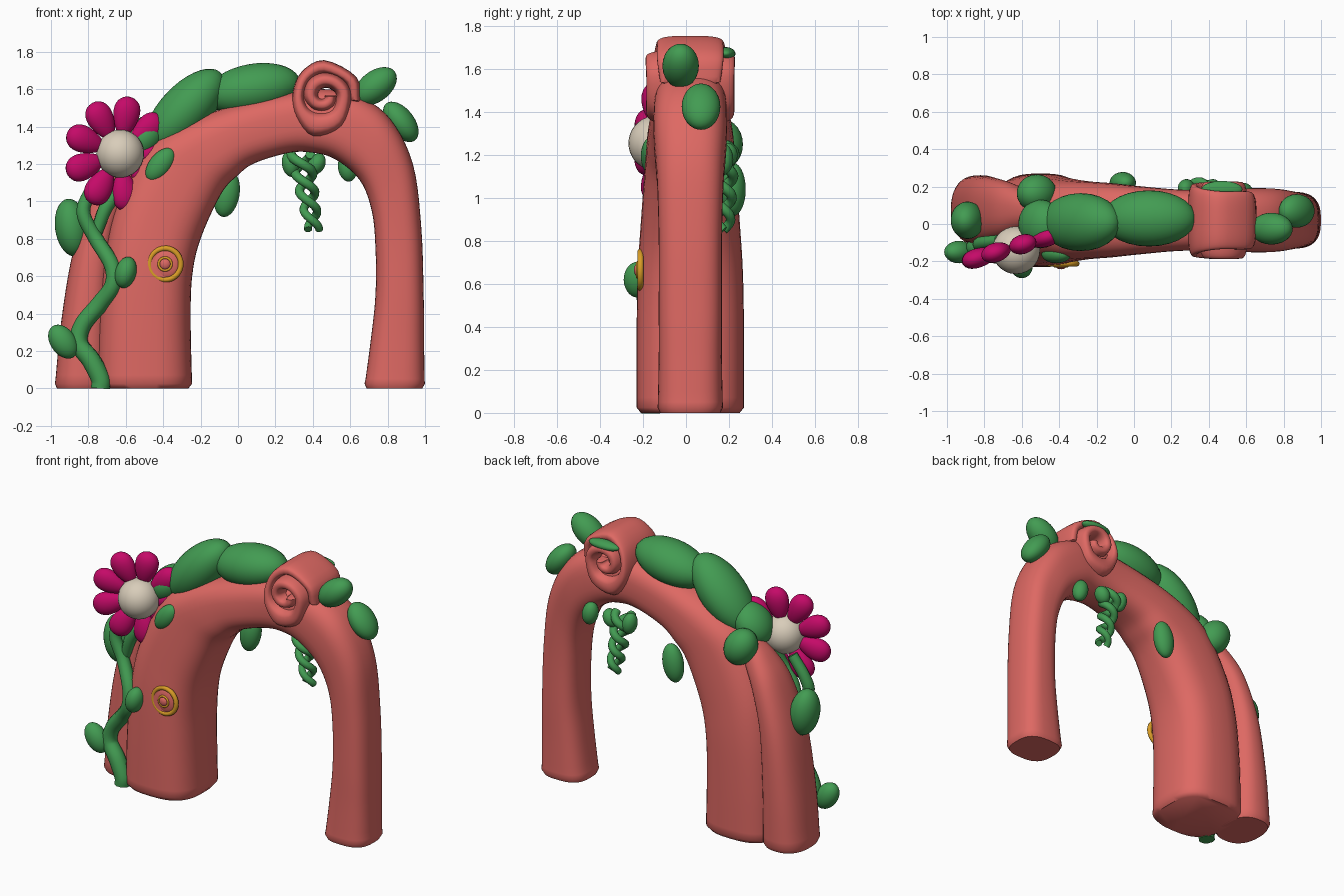
import bpy, math
from mathutils import Vector, Matrix

if "Cube" in bpy.data.objects:
    bpy.data.objects.remove(bpy.data.objects["Cube"])


def material(name, rgb):
    m = bpy.data.materials.new(name)
    m.diffuse_color = (*rgb, 1)
    m.use_nodes = True
    m.node_tree.nodes["Principled BSDF"].inputs["Base Color"].default_value = m.diffuse_color
    return m


CORAL = material("coral red", (0.73, 0.14, 0.125))
GREEN = material("leaf green", (0.055, 0.33, 0.085))
PINK = material("magenta", (0.56, 0.003, 0.14))
CREAM = material("cream", (0.69, 0.61, 0.49))
GOLD = material("gold", (0.70, 0.34, 0.02))


def finish(ob, name, mat, angle=50):
    ob.name = name
    ob.data.materials.clear()
    ob.data.materials.append(mat)
    bpy.ops.object.select_all(action='DESELECT')
    ob.select_set(True)
    bpy.context.view_layer.objects.active = ob
    bpy.ops.object.shade_smooth_by_angle(angle=math.radians(angle))
    return ob


def catmull(pts, steps):
    """Smooth interpolation through tuples of any length."""
    p = [Vector(q) for q in pts]
    p = [2 * p[0] - p[1]] + p + [2 * p[-1] - p[-2]]
    out = []
    for i in range(1, len(p) - 2):
        a, b, c, d = p[i - 1:i + 3]
        for k in range(steps):
            t = k / steps
            out.append(0.5 * (2 * b + (c - a) * t + (2 * a - 5 * b + 4 * c - d) * t * t
                              + (3 * b - a - 3 * c + d) * t ** 3))
    return out + [p[-2]]


def loft(name, stations, cy, mat, steps=5, n=40, power=2.8, edge=0.025):
    """Skin through stations (inner x, inner z, outer x, outer z, half depth)."""
    rows = []
    for s in catmull([list(q) for q in stations], steps):
        a, b = Vector((s[0], cy, s[1])), Vector((s[2], cy, s[3]))
        rows.append([(a + b) / 2, (b - a) / 2, s[4]])
    # rounded rims at both ends
    for end, nxt in ((0, 1), (-1, -2)):
        c, h, d = rows[end]
        tip = [c.copy(), h * 0.92, d * 0.92]
        rows[end][0] = c + (rows[nxt][0] - c).normalized() * edge
        rows.insert(0, tip) if end == 0 else rows.append(tip)
    verts, faces = [], []
    for c, h, d in rows:
        for k in range(n):
            t = 2 * math.pi * k / n
            u, v = math.cos(t), math.sin(t)
            u = math.copysign(abs(u) ** (2 / power), u)
            v = math.copysign(abs(v) ** (2 / power), v)
            verts.append(c + h * u + Vector((0, d * v, 0)))
    for r in range(len(rows) - 1):
        for k in range(n):
            j = (k + 1) % n
            faces.append((r * n + k, r * n + j, (r + 1) * n + j, (r + 1) * n + k))
    faces += [tuple(reversed(range(n))), tuple(range((len(rows) - 1) * n, len(rows) * n))]
    me = bpy.data.meshes.new(name)
    me.from_pydata(verts, [], faces)
    ob = bpy.data.objects.new(name, me)
    bpy.context.collection.objects.link(ob)
    bpy.context.view_layer.objects.active = ob
    ob.select_set(True)
    bpy.ops.object.mode_set(mode='EDIT')
    bpy.ops.mesh.select_all(action='SELECT')
    bpy.ops.mesh.normals_make_consistent(inside=False)
    bpy.ops.object.mode_set(mode='OBJECT')
    return finish(ob, name, mat)


def blob(name, loc, size, mat, angle=0, spin=0, egg=0):
    """Ellipsoid, tilted by angle in the front view, then spun about z; egg widens its +x end."""
    bpy.ops.mesh.primitive_uv_sphere_add(segments=28, ring_count=18)
    ob = bpy.context.object
    for v in ob.data.vertices:
        v.co.y *= 1 + egg * v.co.x
        v.co.z *= 1 + egg * v.co.x
    rot = Matrix.Rotation(math.radians(spin), 4, 'Z') @ Matrix.Rotation(math.radians(-angle), 4, 'Y')
    ob.data.transform(Matrix.Translation(loc) @ rot @ Matrix.Diagonal((*size, 1)))
    return finish(ob, name, mat, 180)


def tube(name, pts, radius, mat, steps=6):
    """Round tube along points (x, y, z, radius factor)."""
    cu = bpy.data.curves.new(name, 'CURVE')
    cu.dimensions = '3D'
    cu.bevel_depth, cu.bevel_resolution, cu.use_fill_caps = radius, 3, True
    path = catmull([list(q) for q in pts], steps)
    sp = cu.splines.new('POLY')
    sp.points.add(len(path) - 1)
    for q, p in zip(sp.points, path):
        q.co = (p[0], p[1], p[2], 1)
        q.radius = p[3]
    ob = bpy.data.objects.new(name, cu)
    bpy.context.collection.objects.link(ob)
    bpy.ops.object.select_all(action='DESELECT')
    ob.select_set(True)
    bpy.context.view_layer.objects.active = ob
    bpy.ops.object.convert(target='MESH')
    return finish(bpy.context.object, name, mat, 60)


def ring(name, loc, major, minor, mat):
    bpy.ops.mesh.primitive_torus_add(major_segments=36, minor_segments=10,
                                     major_radius=major, minor_radius=minor)
    ob = bpy.context.object
    ob.data.transform(Matrix.Translation(loc) @ Matrix.Rotation(math.pi / 2, 4, 'X'))
    return finish(ob, name, mat, 180)


# Main arch, thick left leg tapering to the right leg
loft("main_arch", [
    (-.245, 0, -.755, 0, .25), (-.253, .35, -.745, .35, .25), (-.245, .6, -.715, .7, .245),
    (-.20, .8, -.65, .98, .23), (-.09, 1.04, -.5, 1.27, .21), (0, 1.14, -.32, 1.40, .2),
    (.09, 1.205, -.1, 1.49, .185), (.275, 1.26, .17, 1.56, .165), (.4, 1.26, .45, 1.60, .16),
    (.52, 1.225, .65, 1.56, .17), (.65, 1.115, .815, 1.44, .17), (.715, .95, .935, 1.2, .155),
    (.735, .75, .98, .86, .147), (.735, .5, .993, .48, .147), (.71, .26, .995, .25, .147),
    (.675, 0, .998, 0, .152)], 0.02, CORAL)

# Slim trunk leaning on the left leg
loft("side_trunk", [
    (-.68, 0, -.98, 0, .185), (-.68, .36, -.945, .36, .185), (-.66, .74, -.88, .74, .175),
    (-.6, .98, -.775, 1.04, .15), (-.53, 1.12, -.67, 1.2, .11), (-.47, 1.22, -.56, 1.30, .06)],
    0.075, CORAL, power=2.4)

# Rolled scroll: (angle, outer radius, inner radius, half depth), narrow over the top then wider
roll = [(-10, .2, .13, .14), (30, .2, .13, .155), (90, .19, .115, .155), (135, .175, .11, .17),
        (180, .17, .105, .19), (218, .195, .1, .2), (255, .235, .085, .205), (300, .2, .078, .205),
        (360, .15, .065, .205), (405, .135, .05, .208), (450, .125, .04, .208), (495, .12, .035, .206),
        (540, .112, .03, .205), (585, .1, .02, .203), (630, .088, .01, .2), (675, .08, .005, .2),
        (720, .07, .0, .198)]
scroll = []
for ang, ro, ri, d in roll:
    c, s = math.cos(math.radians(ang)), math.sin(math.radians(ang))
    scroll.append((.46 + ri * c, 1.565 + ri * s, .46 + ro * c, 1.565 + ro * s, d))
loft("scroll", scroll, 0.02, CORAL, steps=4, n=36, power=3, edge=.005)

# Leaves: location, half sizes, tilt
leaves = {
    "top_leaf_left": ((-.285, .01, 1.485), (.28, .155, .135), 47),
    "top_leaf_right": ((.08, .03, 1.6), (.255, .15, .135), 10),
    "right_leaf_upper": ((.735, -.025, 1.615), (.13, .085, .082), 38),
    "right_leaf_lower": ((.87, .07, 1.425), (.125, .09, .072), -52),
    "left_leaf": ((-.89, .02, .86), (.155, .1, .088), 98),
    "foot_leaf": ((-.935, -.15, .25), (.1, .06, .068), 125),
    "vine_leaf": ((-.6, -.225, .62), (.085, .065, .056), 75),
    "flower_leaf": ((-.415, -.16, 1.195), (.105, .05, .06), 52),
    "behind_flower_leaf": ((-.5, .0, 1.34), (.14, .13, .1), 50),
    "back_leaf": ((-.52, .165, 1.25), (.125, .1, .1), 120),
    "inner_leaf": ((-.06, .22, 1.04), (.125, .058, .068), 80),
    "scroll_leaf": ((.47, .185, 1.672), (.11, .045, .03), 0),
    "hanging_leaf_left": ((.28, .19, 1.2), (.07, .05, .045), 100),
    "hanging_leaf_mid": ((.42, .19, 1.2), (.06, .05, .045), 60),
    "hanging_leaf_right": ((.585, .17, 1.18), (.075, .05, .05), 100),
}
for name, (loc, size, angle) in leaves.items():
    blob(name, loc, size, GREEN, angle)

# Climbing vines
tube("climbing_vine", [
    (-.735, -.16, .0, 1.1), (-.735, -.16, .05, 1.1), (-.785, -.15, .15, 1.1), (-.85, -.13, .24, 1.05),
    (-.83, -.13, .34, 1), (-.74, -.15, .45, 1), (-.67, -.19, .55, .95), (-.675, -.18, .66, .9),
    (-.76, -.12, .8, .85), (-.825, -.11, .93, .8), (-.80, -.1, 1.03, .75), (-.72, -.09, 1.15, .7)],
    .047, GREEN)
tube("second_vine", [
    (-.60, -.06, 1.2, 1), (-.64, -.1, 1.07, 1), (-.71, -.11, .96, 1), (-.76, -.1, .82, .8)], .038, GREEN)

# Twisted hanging tendril
for k in range(2):
    pts = []
    for i in range(33):
        f = i / 32
        t = f * 4 * math.pi + k * math.pi
        r = .052 - .022 * f
        pts.append((.335 + .07 * f + r * math.cos(t), .175 + r * math.sin(t), 1.25 - .4 * f, 1 - .2 * f))
    tube(f"tendril_{k + 1}", pts, .027, GREEN, steps=2)

# Flower, turned slightly to the right
centre = Vector((-.63, -.14, 1.255))
turn = Matrix.Rotation(math.radians(17), 3, 'Z')
for i in range(9):
    a = math.radians(79 + 40 * i)
    off = turn @ Vector((.2 * math.cos(a), .02, .2 * math.sin(a)))
    blob(f"petal_{i + 1}", centre + off, (.11, .05, .07), PINK, math.degrees(a), 17, .3)
blob("flower_centre", centre, (.128, .128, .128), CREAM)

# Round knob plate on the left leg
ring("knob_ring", (-.39, -.212, .665), .084, .015, GOLD)
blob("knob_disc", (-.39, -.212, .665), (.075, .016, .075), CORAL)
ring("knob_inner_ring", (-.39, -.226, .665), .034, .007, GOLD)
blob("knob_button", (-.39, -.226, .665), (.029, .016, .029), CORAL)
